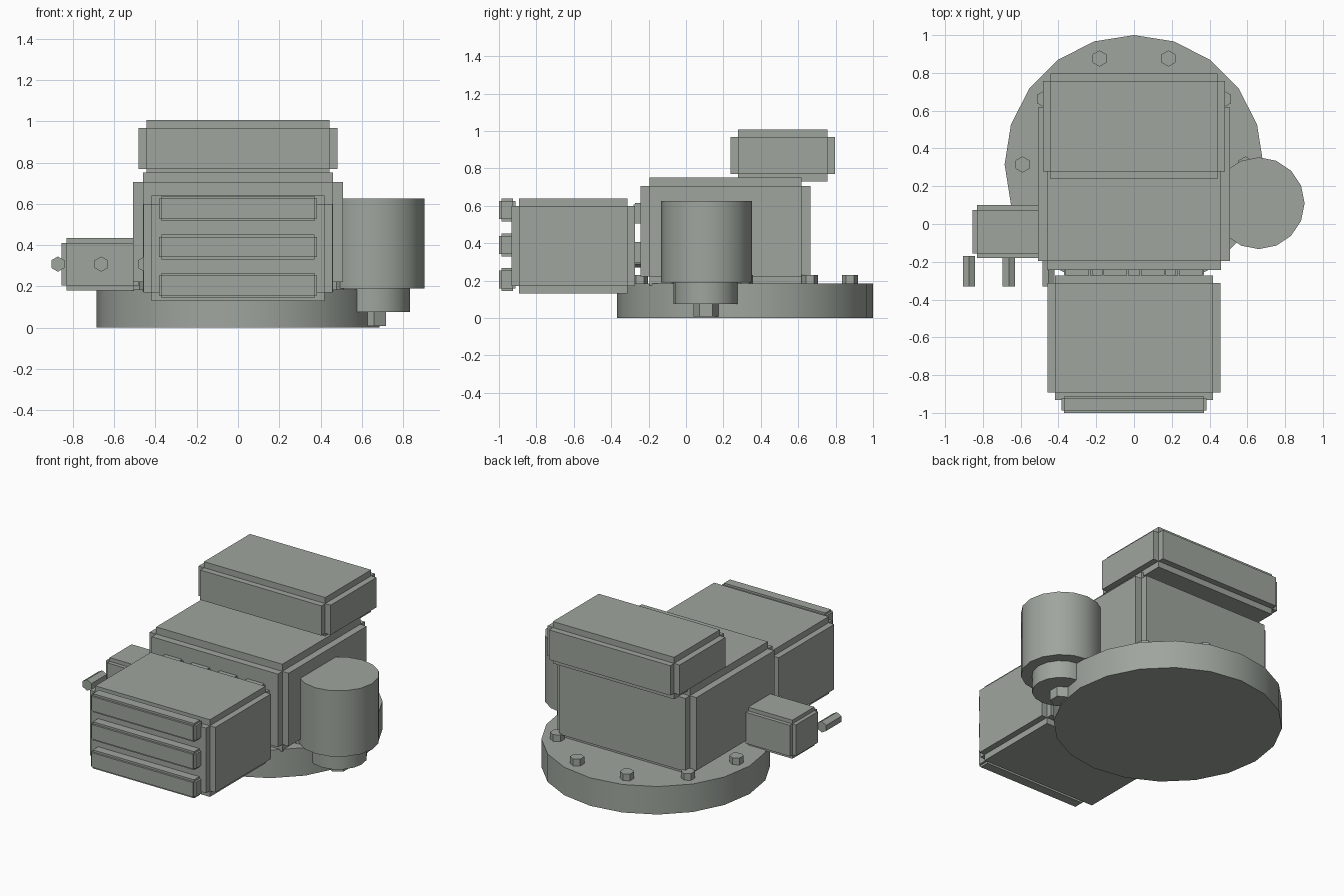
import bpy, bmesh, math
from mathutils import Matrix, Vector

if "Cube" in bpy.data.objects:
    bpy.data.objects.remove(bpy.data.objects["Cube"])

# Grey-green paint shared by every part
paint = bpy.data.materials.new("grey_green_paint")
paint.diffuse_color = (0.345, 0.38, 0.34, 1)
paint.use_nodes = True
paint.node_tree.nodes["Principled BSDF"].inputs["Base Color"].default_value = paint.diffuse_color


def finish(name, bm, smooth=False):
    bmesh.ops.recalc_face_normals(bm, faces=bm.faces)
    mesh = bpy.data.meshes.new(name)
    bm.to_mesh(mesh)
    bm.free()
    mesh.materials.append(paint)
    obj = bpy.data.objects.new(name, mesh)
    bpy.context.collection.objects.link(obj)
    if smooth:
        bpy.ops.object.select_all(action='DESELECT')
        obj.select_set(True)
        bpy.context.view_layer.objects.active = obj
        bpy.ops.object.shade_smooth_by_angle(angle=math.radians(30))
    return obj


def panel_box(name, x, y, z, step):
    """Box with stepped edges: three crossing blocks, each full length on one axis."""
    lo, hi = Vector((x[0], y[0], z[0])), Vector((x[1], y[1], z[1]))
    bm = bmesh.new()
    for axis in range(3):
        size = hi - lo - Vector((2 * step,) * 3)
        size[axis] += 2 * step
        mat = Matrix.Translation((lo + hi) / 2) @ Matrix.Diagonal((*size, 1))
        bmesh.ops.create_cube(bm, size=1, matrix=mat)
    return finish(name, bm)


def prism(name, centre, radius, length, sides, axis='Z', turn=0.0, smooth=False):
    rot = Matrix.Rotation(math.radians(turn), 4, 'Z')
    if axis == 'Y':
        rot = Matrix.Rotation(math.pi / 2, 4, 'X') @ rot
    bm = bmesh.new()
    bmesh.ops.create_cone(bm, cap_ends=True, segments=sides, radius1=radius,
                          radius2=radius, depth=length,
                          matrix=Matrix.Translation(centre) @ rot)
    return finish(name, bm, smooth)


# Round base flange with its ring of hex bolts
prism("base_flange", (0, 0.315, 0.0925), 0.685, 0.185, 20, smooth=True)
for i in range(10):
    a = math.radians(36 * i)
    prism(f"flange_bolt_{i}",
          (0.59 * math.cos(a), 0.315 + 0.59 * math.sin(a), 0.2),
          0.043, 0.06, 6)

# Main housing and top cover
panel_box("main_housing", (-0.508, 0.508), (-0.243, 0.665), (0.175, 0.752), 0.047)
panel_box("top_cover", (-0.483, 0.483), (0.238, 0.797), (0.73, 1.007), 0.04)

# Front housing with three horizontal ribs
panel_box("front_housing", (-0.459, 0.459), (-0.932, -0.272), (0.13, 0.64), 0.04)
for i, z in enumerate((0.205, 0.391, 0.577)):
    panel_box(f"front_rib_{i}", (-0.383, 0.383), (-1.0, -0.912),
              (z - 0.061, z + 0.061), 0.013)

# Spacer pads between the two housings
for row, z in enumerate((0.35, 0.56)):
    for col in range(4):
        x = -0.3 + 0.2 * col
        panel_box(f"spacer_pad_{row}_{col}", (x - 0.07, x + 0.07),
                  (-0.28, -0.22), (z - 0.055, z + 0.055), 0.008)

# Side junction box with hex rods in front
panel_box("side_box", (-0.855, -0.48), (-0.18, 0.10), (0.18, 0.435), 0.025)
for i in range(3):
    prism(f"hex_rod_{i}", (-0.873 + 0.21 * i, -0.25, 0.308),
          0.037, 0.16, 6, axis='Y', turn=0)

# Side motor: drum, lower collar and shaft nut
prism("motor_drum", (0.66, 0.11, 0.4075), 0.243, 0.435, 16, smooth=True)
prism("motor_collar", (0.66, 0.105, 0.135), 0.173, 0.12, 16, smooth=True)
prism("motor_nut", (0.66, 0.107, 0.05), 0.067, 0.085, 6)
